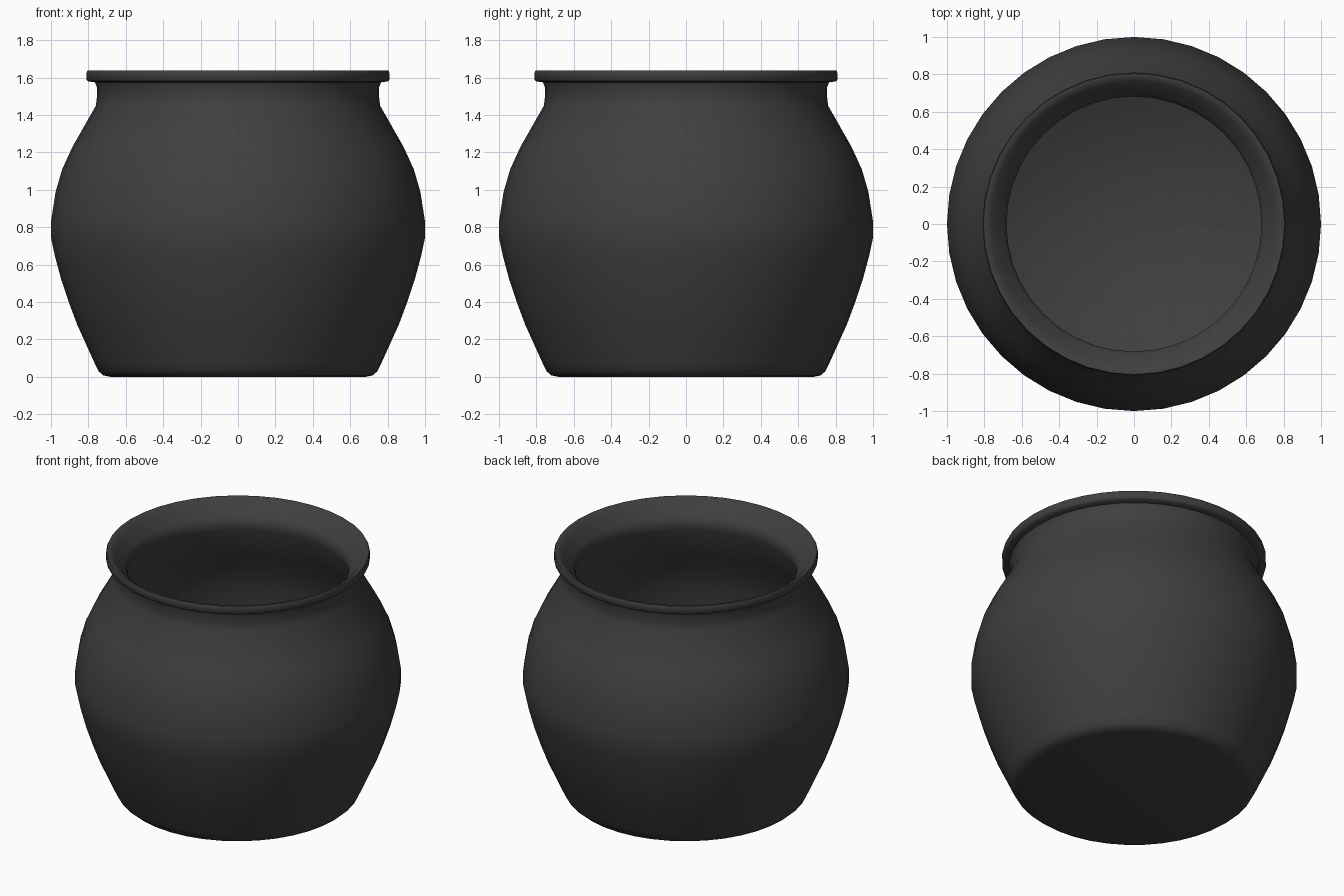
import bpy, bmesh, math

if "Cube" in bpy.data.objects:
    bpy.data.objects.remove(bpy.data.objects["Cube"])

SEGMENTS = 40

# Outer wall and rolled rim, from base centre upward (radius, height)
outer = [(0, 0), (0.68, 0), (0.72, 0.008), (0.745, 0.03), (0.765, 0.07),
         (0.86, 0.28), (0.905, 0.40), (0.945, 0.52), (0.98, 0.65),
         (1.0, 0.745), (1.0, 0.83), (0.975, 0.99), (0.94, 1.11),
         (0.885, 1.23), (0.76, 1.45), (0.755, 1.49), (0.755, 1.55),
         (0.765, 1.575), (0.80, 1.58), (0.81, 1.59), (0.81, 1.625), (0.805, 1.637)]
# Flared mouth, inner wall and floor, from rim downward
inner = [(0.79, 1.637), (0.765, 1.62), (0.73, 1.58), (0.70, 1.545), (0.682, 1.52),
         (0.682, 1.46), (0.81, 1.22), (0.87, 1.10), (0.91, 0.97), (0.93, 0.83),
         (0.93, 0.745), (0.91, 0.65), (0.875, 0.52), (0.79, 0.28),
         (0.71, 0.09), (0.68, 0.06), (0, 0.06)]

# Lathe the profile into a closed pot
bm = bmesh.new()
verts = [bm.verts.new((r, 0, z)) for r, z in outer + inner]
edges = [bm.edges.new(p) for p in zip(verts, verts[1:])]
bmesh.ops.spin(bm, geom=verts + edges, cent=(0, 0, 0), axis=(0, 0, 1),
               angle=math.tau, steps=SEGMENTS, use_merge=True)
bmesh.ops.remove_doubles(bm, verts=bm.verts, dist=0.0005)
bmesh.ops.recalc_face_normals(bm, faces=bm.faces)
mesh = bpy.data.meshes.new("pot")
bm.to_mesh(mesh)
bm.free()
pot = bpy.data.objects.new("pot", mesh)
bpy.context.collection.objects.link(pot)

# Dark iron colour
iron = bpy.data.materials.new("dark_iron")
iron.diffuse_color = (0.05, 0.05, 0.05, 1)
iron.use_nodes = True
iron.node_tree.nodes["Principled BSDF"].inputs["Base Color"].default_value = iron.diffuse_color
mesh.materials.append(iron)

# Smooth shading with sharp creases kept
bpy.context.view_layer.objects.active = pot
pot.select_set(True)
bpy.ops.object.shade_smooth_by_angle(angle=math.radians(50))
